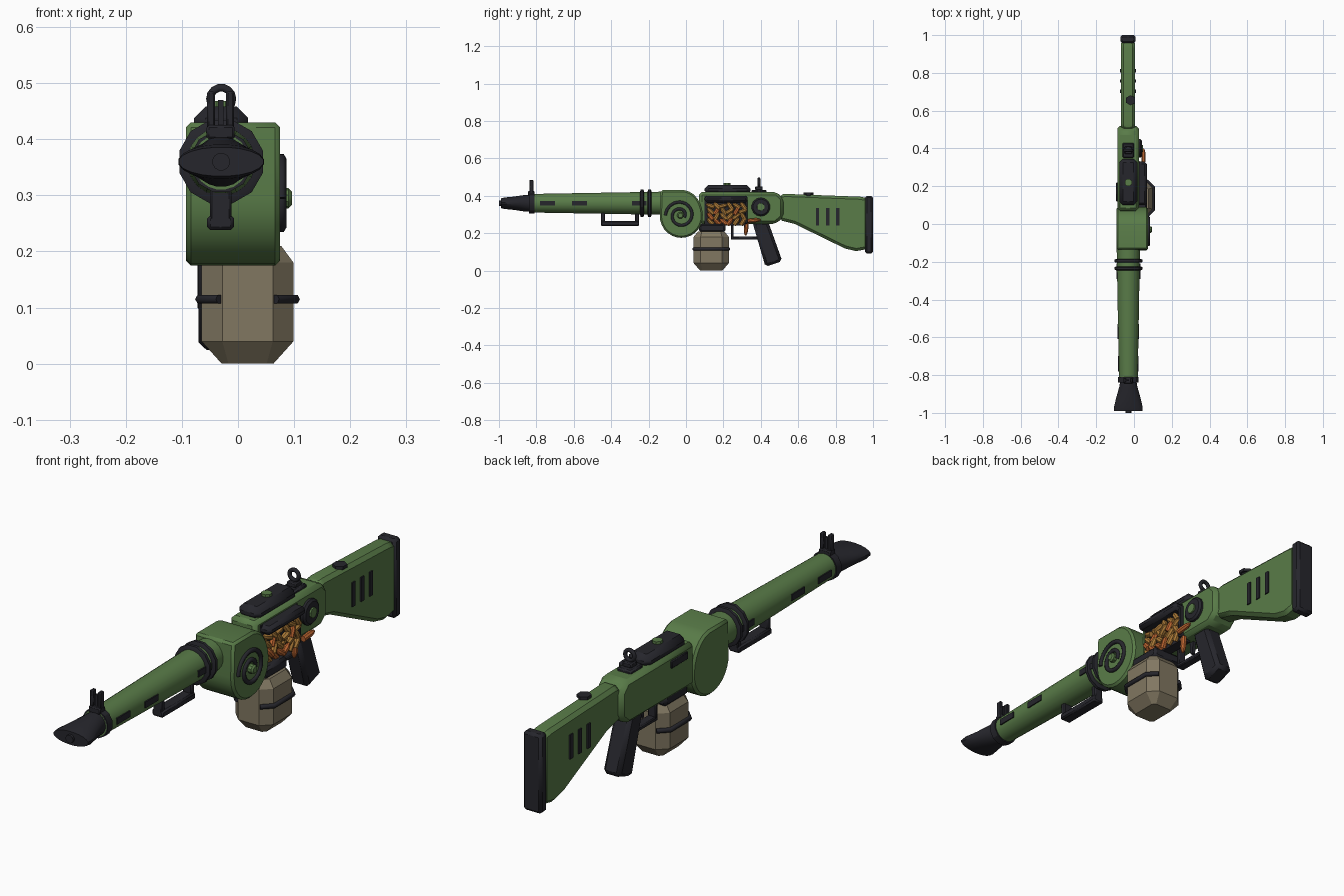
import bpy, bmesh, math, random
from mathutils import Vector

if "Cube" in bpy.data.objects:
    bpy.data.objects.remove(bpy.data.objects["Cube"], do_unlink=True)


def material(name, color):
    mat = bpy.data.materials.new(name)
    mat.use_nodes = True
    mat.diffuse_color = (*color, 1)
    mat.node_tree.nodes["Principled BSDF"].inputs["Base Color"].default_value = (*color, 1)
    return mat


green = material("olive green", (0.1, 0.2, 0.065))
black = material("gunmetal black", (0.019, 0.019, 0.025))
tan = material("canvas tan", (0.22, 0.185, 0.12))
copper = material("copper", (0.5, 0.13, 0.03))
brass = material("brass", (0.42, 0.2, 0.04))
AXIS_X, AXIS_Z = -0.03, 0.36


def finish(name, bm, mat, bevel=0.0, smooth=30):
    bmesh.ops.recalc_face_normals(bm, faces=bm.faces)
    mesh = bpy.data.meshes.new(name)
    bm.to_mesh(mesh)
    bm.free()
    mesh.materials.append(mat)
    obj = bpy.data.objects.new(name, mesh)
    bpy.context.collection.objects.link(obj)
    if bevel:
        mod = obj.modifiers.new("edge bevel", 'BEVEL')
        mod.width, mod.segments, mod.limit_method = bevel, 1, 'ANGLE'
        mod.angle_limit = math.radians(35)
    bpy.ops.object.select_all(action='DESELECT')
    obj.select_set(True)
    bpy.context.view_layer.objects.active = obj
    bpy.ops.object.shade_smooth_by_angle(angle=math.radians(smooth))
    return obj


def loft(name, rings, mat, bevel=0.0, smooth=30):
    """Skin equal-sized rings of points and cap both ends."""
    bm = bmesh.new()
    loops = [[bm.verts.new(p) for p in ring] for ring in rings]
    n = len(loops[0])
    for a, b in zip(loops, loops[1:]):
        for i in range(n):
            j = (i + 1) % n
            bm.faces.new((a[i], a[j], b[j], b[i]))
    bm.faces.new(loops[0])
    bm.faces.new(loops[-1])
    return finish(name, bm, mat, bevel, smooth)


def prism(name, profile, x0, x1, mat, bevel=0.0, smooth=30):
    return loft(name, [[(x, y, z) for y, z in profile] for x in (x0, x1)], mat, bevel, smooth)


def box(name, x, y, z, mat, bevel=0.0):
    return prism(name, [(y[0], z[0]), (y[1], z[0]), (y[1], z[1]), (y[0], z[1])], *x, mat, bevel)


def turned(name, start, direction, stations, mat, sides=16, squash=None):
    """Round part; stations are (distance, radius) or (distance, wide, high)."""
    d = Vector(direction).normalized()
    side = d.cross(Vector((0, 0, 1)))
    side = side.normalized() if side.length > 0.01 else Vector((1, 0, 0))
    up = side.cross(d)
    rings = []
    for s in stations:
        ring = []
        for k in range(sides):
            t = math.tau * (k + 0.5) / sides
            ring.append(Vector(start) + d * s[0] + side * s[1] * math.cos(t) + up * s[-1] * math.sin(t))
        rings.append(ring)
    return loft(name, rings, mat)


def tube(name, points, radius, mat, cyclic=False):
    curve = bpy.data.curves.new(name, 'CURVE')
    curve.dimensions = '3D'
    curve.bevel_depth, curve.bevel_resolution = radius, 1
    curve.use_fill_caps = True
    spline = curve.splines.new('POLY')
    spline.points.add(len(points) - 1)
    for p, co in zip(spline.points, points):
        p.co = (*co, 1)
    spline.use_cyclic_u = cyclic
    curve.materials.append(mat)
    obj = bpy.data.objects.new(name, curve)
    bpy.context.collection.objects.link(obj)


def along(y, z=AXIS_Z):
    return (AXIS_X, y, z)


# Barrel, bands and flared flat muzzle
BACK = (0, 1, 0)
turned("barrel", along(-0.84), BACK, [(0, 0.05), (0.74, 0.063)], green, 20)
for y in (-0.235, -0.195):
    turned("barrel_ring", along(y - 0.01), BACK,
           [(0, 0.068), (0.004, 0.077), (0.016, 0.077), (0.02, 0.068)], black, 12)
turned("muzzle_band", along(-0.84), BACK, [(0, 0.056), (0.03, 0.056)], black, 12)
turned("muzzle", along(-0.99), BACK,
       [(0, 0.076, 0.026), (0.02, 0.077, 0.031), (0.07, 0.065, 0.036), (0.13, 0.048, 0.045), (0.15, 0.045, 0.045)], black, 20)
turned("muzzle_pin", along(-1), BACK, [(0, 0.016), (0.02, 0.016)], black, 12)
for y in (-0.74, -0.57, -0.25):
    r = 0.05 + 0.0176 * (y + 0.84)
    for s in (-1, 1):
        x = AXIS_X + s * r
        box("barrel_slot", sorted((x - s * 0.006, x + s * 0.003)), (y - 0.04, y + 0.04), (0.348, 0.372), black)

# Handle below the barrel
box("handle_bar", (-0.055, -0.007), (-0.455, -0.25), (0.238, 0.265), black, 0.006)
for y in (-0.455, -0.272):
    box("handle_leg", (-0.05, -0.012), (y, y + 0.022), (0.25, 0.32), black, 0.004)

# Front sight
box("front_sight_base", (-0.056, -0.006), (-0.845, -0.81), (0.4, 0.425), black, 0.004)
for x in (-0.048, -0.014):
    box("front_sight_prong", (x - 0.007, x + 0.007), (-0.838, -0.816), (0.41, 0.485), black, 0.003)
box("front_sight_post", (-0.036, -0.026), (-0.832, -0.822), (0.41, 0.47), black)

# Snail-shaped housing: round below, with a square shoulder towards the barrel
shell = [(-0.135, 0.43), (-0.01, 0.43)]
for k in range(1, 21):
    t = math.radians(82 - k * 13.2)
    rise = 0.14 if math.sin(t) > 0 else 0.117
    shell.append((-0.025 + 0.115 * math.cos(t), 0.292 + rise * math.sin(t)))
prism("snail_housing", shell, -0.093, 0.075, green, 0.009, 25)
spiral = []
for k in range(45):
    t, r = math.pi - k * math.tau / 28, 0.08 - 0.0013 * k
    spiral.append((0.077, -0.03 + r * math.cos(t), 0.295 + r * math.sin(t)))
tube("spiral_ridge", spiral, 0.009, black)
turned("spiral_hub", (0.07, -0.03, 0.295), (1, 0, 0), [(0, 0.018), (0.02, 0.018), (0.026, 0.012)], green, 10)

# Receiver with chamfered rear
prism("receiver", [(0.07, 0.25), (0.48, 0.25), (0.52, 0.285), (0.52, 0.385), (0.485, 0.42), (0.07, 0.42)],
      -0.088, 0.026, green, 0.015)
box("feed_pocket", (-0.01, 0.03), (0.1, 0.325), (0.24, 0.4), black)
box("feed_cover", (-0.01, 0.068), (0.1, 0.33), (0.365, 0.4), black, 0.012)
box("feed_tray", (-0.06, 0.07), (0.07, 0.21), (0.205, 0.25), black, 0.01)
box("feed_frame", (0, 0.045), (0.315, 0.33), (0.25, 0.38), black, 0.004)
box("side_plate", (-0.094, -0.08), (0.12, 0.22), (0.37, 0.4), black, 0.003)
box("top_cover", (-0.078, 0.018), (0.1, 0.345), (0.405, 0.458), black, 0.02)
turned("cover_button", (AXIS_X, 0.22, 0.45), (0, 0, 1), [(0, 0.02), (0.018, 0.02)], green, 8)
turned("dial", (0.02, 0.4, 0.34), (1, 0, 0), [(0, 0.05), (0.015, 0.05), (0.022, 0.042)], black, 14)
turned("dial_cap", (0.03, 0.4, 0.34), (1, 0, 0), [(0, 0.022), (0.018, 0.02)], green, 10)

# Rear ring sight
box("rear_sight_base", (-0.062, 0), (0.35, 0.43), (0.41, 0.432), black, 0.006)
box("rear_sight_block", (-0.05, -0.01), (0.37, 0.41), (0.43, 0.45), black, 0.004)
ring = [along(0.39 , 0.472) for k in range(14)]
ring = [(x + 0.02 * math.cos(k * math.tau / 14), y, z + 0.02 * math.sin(k * math.tau / 14))
        for k, (x, y, z) in enumerate(ring)]
tube("rear_sight_ring", ring, 0.008, black, True)

# Cartridges tumbling in the feed window, plus two thrown clear
random.seed(4)


def cartridge(start, direction, size, mat):
    turned("cartridge", start, direction,
           [(0, 0.012), (size * 0.65, 0.012), (size * 0.88, 0.008), (size, 0.003)], mat, 8)


for row in range(4):
    for col in range(6):
        lean = random.choice((-1, 1)) * random.uniform(0.5, 1.3)
        d = Vector((random.uniform(-0.2, 0.2), math.sin(lean), math.cos(lean)))
        middle = Vector((random.uniform(0.03, 0.045), 0.13 + col * 0.035, 0.262 + row * 0.028))
        cartridge(middle - d * 0.022, d, 0.046, brass if random.random() < 0.75 else copper)
cartridge((0.05, 0.33, 0.265), (0, 1, 0.1), 0.07, copper)
cartridge((0.02, 0.325, 0.255), (0, -0.1, -1), 0.068, copper)

# Ammunition box: tapered octagonal pouch with side straps
CX, CY = 0.017, 0.135


def octagon(rx, ry, z, cut):
    corners = [(rx, ry - cut), (rx - cut, ry), (cut - rx, ry), (-rx, ry - cut),
               (-rx, cut - ry), (cut - rx, -ry), (rx - cut, -ry), (rx, cut - ry)]
    return [(CX + x, CY + y, z) for x, y in corners]


loft("ammo_pouch", [octagon(0.046, 0.06, 0, 0.012), octagon(0.082, 0.094, 0.04, 0.037),
                    octagon(0.082, 0.094, 0.18, 0.037), octagon(0.06, 0.07, 0.21, 0.02)], tan, smooth=10)
for s in (-1, 1):
    path = [(0.05, -0.095), (0.085, -0.06), (0.085, 0.06), (0.05, 0.095)]
    tube("pouch_strap", [(CX + s * x, CY + y, 0.115) for x, y in path], 0.009, black)

# Trigger guard, trigger and grip
box("guard_bar", (-0.048, -0.012), (0.24, 0.4), (0.165, 0.182), black, 0.004)
box("guard_front", (-0.048, -0.012), (0.24, 0.255), (0.17, 0.255), black, 0.004)
prism("trigger", [(0.31, 0.255), (0.33, 0.255), (0.325, 0.2), (0.313, 0.2)], -0.037, -0.023, black)
prism("grip", [(0.355, 0.26), (0.44, 0.26), (0.515, 0.05), (0.425, 0.02)], -0.07, 0.006, black, 0.014)

# Stock, butt plate, side slots and top bolt
prism("stock", [(0.5, 0.27), (0.58, 0.25), (0.85, 0.118), (0.91, 0.104), (0.97, 0.115),
                (0.97, 0.388), (0.93, 0.395), (0.53, 0.41), (0.5, 0.405)], -0.069, 0.005, green, 0.014, 15)
box("butt_plate", (-0.072, 0.008), (0.957, 1), (0.09, 0.4), black, 0.01)
for y in (0.703, 0.757, 0.811):
    for x in (-0.074, 0.003):
        box("stock_slot", (x, x + 0.007), (y - 0.009, y + 0.009), (0.24, 0.335), black)
turned("stock_bolt", (-0.018, 0.655, 0.39), (0, 0, 1), [(0, 0.018), (0.015, 0.018), (0.015, 0.027), (0.027, 0.027)], black, 6)
